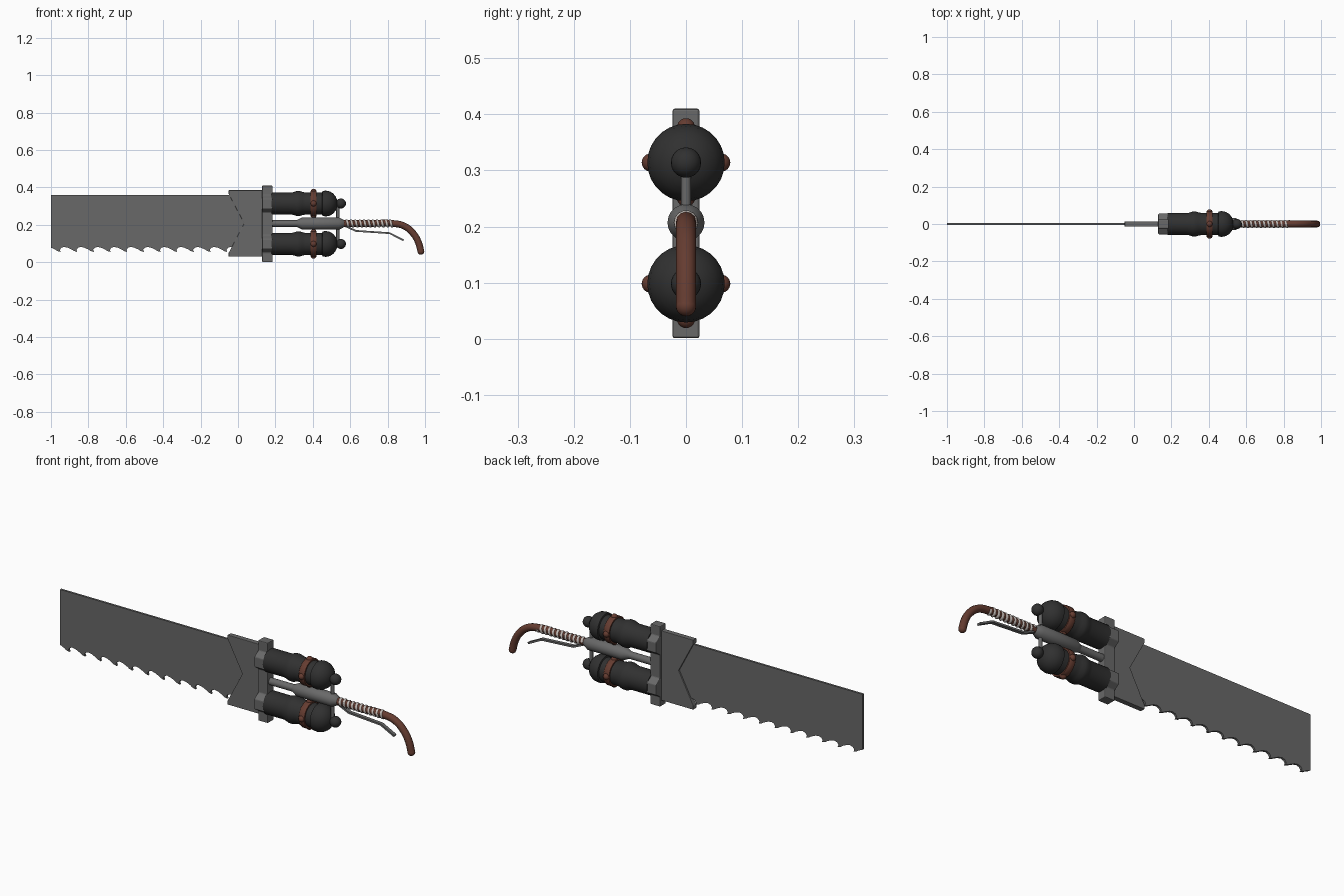
import bpy, bmesh, math
from mathutils import Vector

if "Cube" in bpy.data.objects:
    bpy.data.objects.remove(bpy.data.objects["Cube"])


def material(name, rgb):
    m = bpy.data.materials.new(name)
    m.diffuse_color = (*rgb, 1)
    m.use_nodes = True
    m.node_tree.nodes["Principled BSDF"].inputs["Base Color"].default_value = m.diffuse_color
    return m


DARK = material("dark_iron", (0.03, 0.03, 0.03))
BROWN = material("copper_brown", (0.13, 0.045, 0.03))
WRAP = material("pale_wrap", (0.55, 0.50, 0.47))
GREY = material("steel", (0.14, 0.14, 0.14))
AXIS_Z = 0.207


def finish(name, bm, mat, smooth=True):
    bmesh.ops.recalc_face_normals(bm, faces=bm.faces)
    me = bpy.data.meshes.new(name)
    bm.to_mesh(me)
    bm.free()
    me.materials.append(mat)
    ob = bpy.data.objects.new(name, me)
    bpy.context.collection.objects.link(ob)
    if smooth:
        bpy.context.view_layer.objects.active = ob
        bpy.ops.object.select_all(action='DESELECT')
        ob.select_set(True)
        bpy.ops.object.shade_smooth_by_angle(angle=math.radians(35))
    return ob


def slab(name, outline, depth, mat, bevel=0.0):
    """Extrude a closed outline of 3D points along the depth vector, centred."""
    bm = bmesh.new()
    d = Vector(depth)
    face = bm.faces.new([bm.verts.new(Vector(p) - d / 2) for p in outline])
    ext = bmesh.ops.extrude_face_region(bm, geom=[face])
    bmesh.ops.translate(bm, vec=d, verts=[v for v in ext["geom"] if isinstance(v, bmesh.types.BMVert)])
    ob = finish(name, bm, mat, smooth=False)
    if bevel:
        b = ob.modifiers.new("bevel", 'BEVEL')
        b.width, b.segments = bevel, 2
    return ob


def lathe(name, profile, z, mat, sides=28):
    """Revolve (x, radius) points about the x direction at height z."""
    bm = bmesh.new()
    rings = []
    for x, r in profile:
        rings.append([bm.verts.new((x, r * math.cos(2 * math.pi * i / sides),
                                    z + r * math.sin(2 * math.pi * i / sides))) for i in range(sides)])
    for a, b in zip(rings, rings[1:]):
        for i in range(sides):
            j = (i + 1) % sides
            bm.faces.new((a[i], a[j], b[j], b[i]))
    bm.faces.new(rings[0])
    bm.faces.new(rings[-1])
    return finish(name, bm, mat)


def ball(name, loc, r, mat):
    bm = bmesh.new()
    bmesh.ops.create_uvsphere(bm, u_segments=20, v_segments=12, radius=r)
    bmesh.ops.translate(bm, vec=loc, verts=bm.verts)
    return finish(name, bm, mat)


def tube(name, pts, r, mat, res=4, smooth_path=False):
    cu = bpy.data.curves.new(name, 'CURVE')
    cu.dimensions = '3D'
    cu.bevel_depth, cu.bevel_resolution, cu.use_fill_caps = r, res, True
    if smooth_path:
        sp = cu.splines.new('BEZIER')
        sp.bezier_points.add(len(pts) - 1)
        for bp, p in zip(sp.bezier_points, pts):
            bp.co = p
            bp.handle_left_type = bp.handle_right_type = 'AUTO'
    else:
        sp = cu.splines.new('POLY')
        sp.points.add(len(pts) - 1)
        for q, p in zip(sp.points, pts):
            q.co = (*p, 1)
        sp.use_smooth = True
    cu.materials.append(mat)
    ob = bpy.data.objects.new(name, cu)
    bpy.context.collection.objects.link(ob)
    return ob


# Saw blade with a row of hooked teeth
teeth, x0, x1 = 11, -1.0, -0.02
pitch = (x1 - x0) / teeth
tooth = [(0, 0.078), (0.25, 0.068), (0.38, 0.060), (0.58, 0.055), (0.53, 0.066), (0.62, 0.077), (0.78, 0.082)]
outline = [(x0 + (i + u) * pitch, 0, z) for i in range(teeth) for u, z in tooth]
outline += [(0.1, 0, 0.08), (0.1, 0, 0.36), (x0, 0, 0.36)]
slab("saw_blade", outline, (0, 0.011, 0), GREY)

# Notched plate clamping the blade
plate = [(-0.05, 0.03), (0.14, 0.03), (0.14, 0.385), (-0.05, 0.385), (-0.05, 0.365), (0.033, 0.208), (-0.05, 0.05)]
slab("blade_clamp", [(x, 0, z) for x, z in plate], (0, 0.026, 0), GREY, 0.002)

# Guard block, widened where each cylinder meets it
half = [(0.024, 0.001), (0.024, 0.052), (0.055, 0.072), (0.055, 0.124), (0.024, 0.145)]
side = half + [(y, 0.411 - z) for y, z in reversed(half)]
guard = side + [(-y, z) for y, z in reversed(side)]
slab("guard", [(0.157, y, z) for y, z in guard], (0.055, 0, 0), GREY, 0.004)

# Twin pressure cylinders with strap, bolts and end knob
body = [(0.18, 0.058), (0.285, 0.058), (0.30, 0.062), (0.315, 0.067), (0.33, 0.067), (0.345, 0.062),
        (0.36, 0.059), (0.45, 0.059), (0.452, 0.067), (0.47, 0.069)]
body += [(0.47 + 0.062 * math.sin(a), 0.069 * math.cos(a)) for a in (0.35, 0.7, 1.0, 1.25, 1.45, 1.56)]
for tag, z in (("upper", 0.314), ("lower", 0.098)):
    lathe(tag + "_cylinder", body, z, DARK)
    lathe(tag + "_strap", [(0.388, 0.05), (0.388, 0.066), (0.391, 0.068), (0.417, 0.068), (0.42, 0.066), (0.42, 0.05)],
          z, BROWN)
    for k in range(4):
        a = k * math.pi / 2
        ball(tag + "_strap_bolt", (0.404, 0.063 * math.cos(a), z + 0.063 * math.sin(a)), 0.016, BROWN)
    lathe(tag + "_knob_neck", [(0.52, 0.015), (0.55, 0.015)], z, DARK, 16)
    ball(tag + "_end_knob", (0.55, 0, z), 0.027, DARK)

# Link between the two knobs
tube("knob_link", [(0.534, 0, 0.098), (0.534, 0, 0.314)], 0.009, GREY)

# Central rod and sleeve
lathe("centre_rod", [(0.18, 0.018), (0.35, 0.018)], AXIS_Z, GREY, 20)
lathe("centre_sleeve", [(0.315, 0.018), (0.345, 0.033), (0.54, 0.033), (0.565, 0.02), (0.57, 0.016)],
      AXIS_Z, GREY, 20)

# Curved handle
path = [(0.55, 0, AXIS_Z), (0.70, 0, AXIS_Z), (0.83, 0, AXIS_Z), (0.89, 0, 0.193), (0.94, 0, 0.15),
        (0.965, 0, 0.105), (0.978, 0, 0.058)]
tube("handle", path, 0.018, BROWN, smooth_path=True)
ball("handle_tip", (0.978, 0, 0.058), 0.018, BROWN)

# Cord wound round the handle
turns, steps = 11, 14
helix = [(0.575 + 0.255 * i / (turns * steps), 0.0145 * math.cos(2 * math.pi * i / steps),
          AXIS_Z + 0.0145 * math.sin(2 * math.pi * i / steps)) for i in range(turns * steps + 1)]
tube("handle_cord", helix, 0.0075, WRAP, res=2)

# Squeeze lever below the handle
lever = [(0.57, 0.200), (0.632, 0.172), (0.812, 0.160), (0.887, 0.122)]
strip = lever + [(x - 0.003, z - 0.009) for x, z in reversed(lever)]
slab("squeeze_lever", [(x, 0, z) for x, z in strip], (0, 0.018, 0), GREY)
